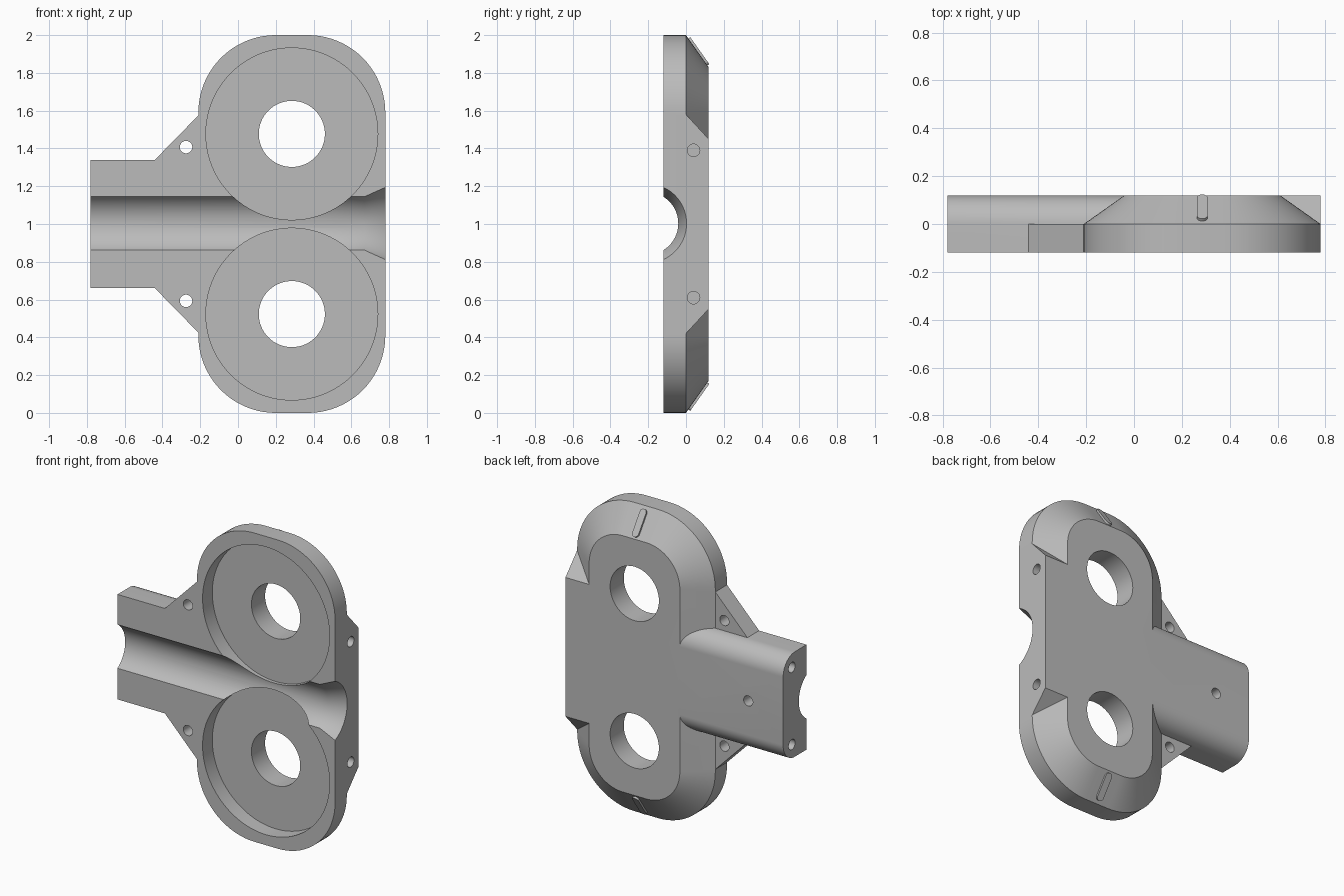
import bpy, bmesh
from math import sin, cos, pi, radians, atan2
from mathutils import Matrix, Vector

old = bpy.data.objects.get("Cube")
if old:
    bpy.data.objects.remove(old, do_unlink=True)

grey = bpy.data.materials.new("plain grey")
grey.use_nodes = True
COLOUR = (0.5, 0.5, 0.5, 1)
grey.diffuse_color = COLOUR
grey.node_tree.nodes["Principled BSDF"].inputs["Base Color"].default_value = COLOUR

FRONT, BACK = -0.12, 0.12
CX, WIDTH, CORNER = 0.285, 0.99, 0.41
BEVEL = 0.17
ROLLERS = (1.477, 0.523)


def loft(name, rings):
    """Closed solid through rings of equal length."""
    bm = bmesh.new()
    loops = [[bm.verts.new(p) for p in ring] for ring in rings]
    n = len(loops[0])
    for a, b in zip(loops, loops[1:]):
        for i in range(n):
            j = (i + 1) % n
            bm.faces.new((a[i], a[j], b[j], b[i]))
    bm.faces.new(loops[0])
    bm.faces.new(loops[-1])
    bmesh.ops.recalc_face_normals(bm, faces=bm.faces)
    mesh = bpy.data.meshes.new(name)
    bm.to_mesh(mesh)
    bm.free()
    mesh.materials.append(grey)
    ob = bpy.data.objects.new(name, mesh)
    bpy.context.collection.objects.link(ob)
    return ob


def rounded_rect(w, h, r, steps=20):
    pts = []
    for k, (sx, sy) in enumerate(((1, 1), (-1, 1), (-1, -1), (1, -1))):
        for i in range(steps + 1):
            a = (k + i / steps) * pi / 2
            pts.append((sx * (w / 2 - r) + r * cos(a), sy * (h / 2 - r) + r * sin(a)))
    return pts


def circle(u, v, r, n=64):
    return [(u + r * cos(2 * pi * i / n), v + r * sin(2 * pi * i / n)) for i in range(n)]


def along_y(pts, y):
    return [(x, y, z) for x, z in pts]


def along_x(pts, x):
    return [(x, y, z) for y, z in pts]


def bore_y(name, x, z, r, y0, y1, n=64):
    c = circle(x, z, r, n)
    return loft(name, [along_y(c, y0), along_y(c, y1)])


def bore_x(name, y, z, r, x0, x1):
    c = circle(y, z, r, 32)
    return loft(name, [along_x(c, x0), along_x(c, x1)])


def combine(target, tool, operation):
    mod = target.modifiers.new(operation, 'BOOLEAN')
    mod.operation, mod.solver, mod.object = operation, 'EXACT', tool
    bpy.context.view_layer.objects.active = target
    bpy.ops.object.modifier_apply(modifier=mod.name)
    bpy.data.objects.remove(tool, do_unlink=True)


# Main plate with a bevelled back
def outline(inset, y):
    pts = rounded_rect(WIDTH - 2 * inset, 2 - 2 * inset, CORNER - inset)
    return [(CX + x, y, 1 + z) for x, z in pts]


body = loft("roller_housing", [outline(0, FRONT), outline(0, 0), outline(BEVEL, BACK)])

# Square mounting block filling the bevel on one side
block = [(-0.05, 0.42), (0, 0.42), (BACK, 0.55), (BACK, 1.45), (0, 1.58), (-0.05, 1.58)]
combine(body, loft("side_block", [along_x(block, 0.3), along_x(block, 0.78)]), 'UNION')

# Guide stem with rounded back edges
stem = [(FRONT, 0.66), (FRONT, 1.34)]
stem += [(BACK * sin(a), 1.22 + 0.12 * cos(a)) for a in [i * pi / 32 for i in range(17)]]
stem += [(BACK * cos(a), 0.78 - 0.12 * sin(a)) for a in [i * pi / 32 for i in range(17)]]
combine(body, loft("guide_stem", [along_x(stem, -0.78), along_x(stem, 0.1)]), 'UNION')

# Triangular webs between stem and plate
for s in (1, -1):
    web = [(-0.44, 1 + s * 0.34), (-0.2, 1 + s * 0.585), (-0.1, 1 + s * 0.585), (-0.1, 1 + s * 0.3),
           (-0.44, 1 + s * 0.3)]
    combine(body, loft("web", [along_y(web, FRONT), along_y(web, 0)]), 'UNION')

# Raised index bars lying on the bevels
for s in (1, -1):
    bar = rounded_rect(0.045, 0.175, 0.022, 6)
    slope = Vector((0, BACK, -s * BEVEL)).normalized()
    normal = Vector((0, BEVEL, s * BACK)).normalized()
    middle = Vector((CX, 0.063, 1 + s * 0.911))
    rings = [[middle + Vector((u, 0, 0)) + slope * v + normal * h for u, v in bar]
             for h in (-0.02, 0.012)]
    combine(body, loft("index_bar", rings), 'UNION')

# Roller pockets, axle holes, screw holes
for s, z in zip((1, -1), ROLLERS):
    cuts = [bore_y("pocket", CX, z, 0.455, -0.3, -0.02, 128),
            bore_y("axle_hole", CX, z, 0.175, -0.3, 0.3),
            bore_y("web_hole", -0.275, 1 + s * 0.407, 0.033, -0.3, 0.3, 32),
            bore_x("block_hole", 0.04, 1 + s * 0.39, 0.033, 0.53, 0.9),
            bore_x("stem_hole", 0.03, 1 + s * 0.25, 0.033, -0.9, -0.5)]
    for cut in cuts:
        combine(body, cut, 'DIFFERENCE')
combine(body, bore_y("back_hole", -0.53, 1, 0.033, 0.03, 0.3, 32), 'DIFFERENCE')

# Feed channel with a flared mouth
channel = [along_x(circle(-0.207, 1.003, r, 128), x)
           for x, r in ((-0.9, 0.166), (0.67, 0.166), (0.78, 0.21), (0.89, 0.254))]
combine(body, loft("channel", channel), 'DIFFERENCE')

# Smooth curved walls, keep hard edges
bpy.ops.object.select_all(action='DESELECT')
body.select_set(True)
bpy.context.view_layer.objects.active = body
bpy.ops.object.shade_smooth_by_angle(angle=radians(25))
